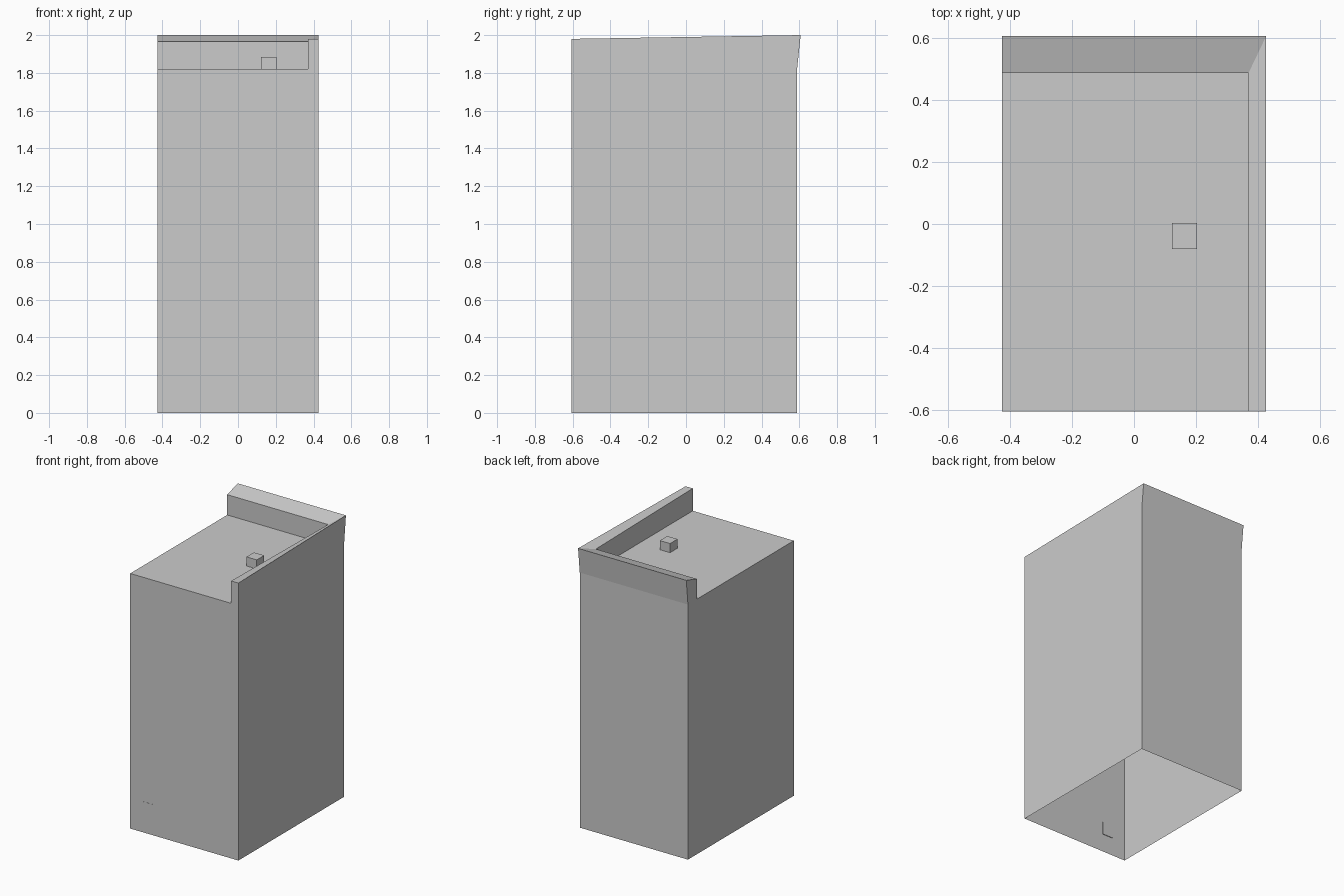
import bpy
import bmesh

cube = bpy.data.objects.get("Cube")
if cube:
    bpy.data.objects.remove(cube)

HALF_W, FRONT, BACK = 0.427, -0.605, 0.588
DECK = 1.82

grey = bpy.data.materials.new("concrete_grey")
grey.use_nodes = True
COLOUR = (0.6, 0.6, 0.6, 1)
grey.diffuse_color = COLOUR
grey.node_tree.nodes["Principled BSDF"].inputs["Base Color"].default_value = COLOUR


def finish(name, bm):
    mesh = bpy.data.meshes.new(name)
    bm.to_mesh(mesh)
    bm.free()
    mesh.materials.append(grey)
    obj = bpy.data.objects.new(name, mesh)
    bpy.context.collection.objects.link(obj)
    return obj


def ring_walls(bm, low, high):
    """Join two matching counter-clockwise loops with outward quads."""
    a = [bm.verts.new(p) for p in low]
    b = [bm.verts.new(p) for p in high]
    for i in range(len(a)):
        j = (i + 1) % len(a)
        bm.faces.new((a[i], a[j], b[j], b[i]))
    return b


def box(name, lo, hi):
    bm = bmesh.new()
    bmesh.ops.create_cube(bm, size=1)
    for v in bm.verts:
        v.co = [hi[k] if v.co[k] > 0 else lo[k] for k in range(3)]
    return finish(name, bm)


# Tall hollow shell, open underneath
plan = [(-HALF_W, FRONT), (HALF_W, FRONT), (HALF_W, BACK), (-HALF_W, BACK)]
bm = bmesh.new()
ring_walls(bm, [(x, y, 0) for x, y in plan], [(x, y, DECK) for x, y in plan])
finish("building_walls", bm)

# L-shaped parapet: back leans outward, top slopes to the inner corner
INNER_X, INNER_Y, LIP = 0.37, 0.488, 1.965
foot = [(-HALF_W, INNER_Y), (INNER_X, INNER_Y), (INNER_X, FRONT),
        (HALF_W, FRONT), (HALF_W, BACK), (-HALF_W, BACK)]
heights = [LIP, LIP, 1.98, 1.98, 2.0, 2.0]
bm = bmesh.new()
top = ring_walls(bm, [(x, y, DECK) for x, y in foot],
                 [(x, y + (0.019 if y == BACK else 0), z)
                  for (x, y), z in zip(foot, heights)])
bm.faces.new((top[0], top[1], top[4], top[5]))
bm.faces.new((top[1], top[2], top[3], top[4]))
finish("parapet", bm)

# Flat roof deck inside the parapet
bm = bmesh.new()
deck = [(-HALF_W, FRONT), (INNER_X, FRONT), (INNER_X, INNER_Y), (-HALF_W, INNER_Y)]
bm.faces.new([bm.verts.new((x, y, DECK)) for x, y in deck])
finish("roof_deck", bm)

# Small roof unit and thin plate low on the front
box("roof_unit", (0.123, -0.08, DECK), (0.204, 0.004, 1.885))
box("front_plate", (-0.323, FRONT - 0.001, 0.13), (-0.238, FRONT + 0.004, 0.22))
